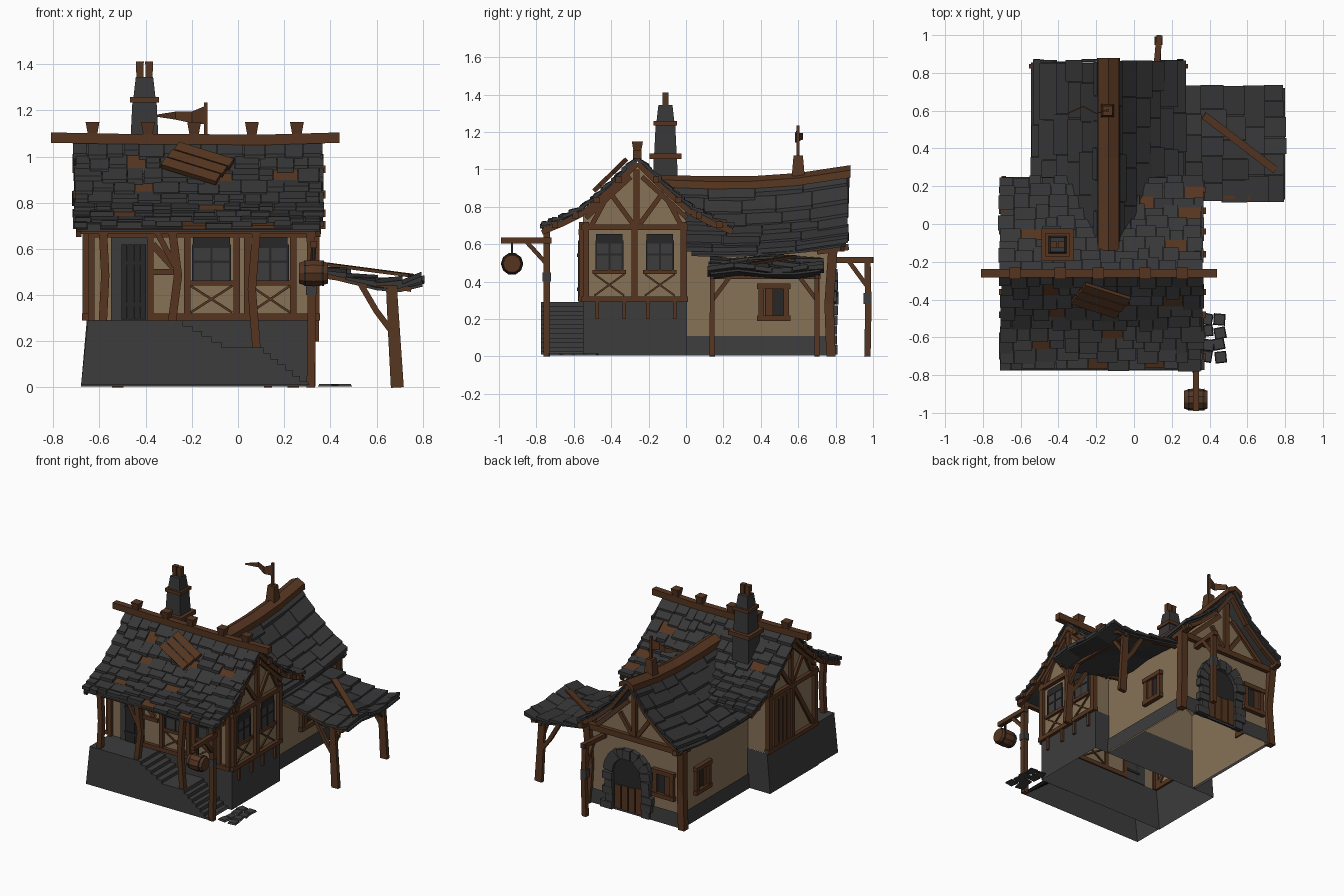
import bpy, bmesh, math, random
from mathutils import Vector as V

if "Cube" in bpy.data.objects:
    bpy.data.objects.remove(bpy.data.objects["Cube"])
random.seed(4)
R = random.uniform
def material(name, col):
    m = bpy.data.materials.new(name)
    m.diffuse_color = (*col, 1)
    m.use_nodes = True
    m.node_tree.nodes["Principled BSDF"].inputs["Base Color"].default_value = m.diffuse_color
    return m
STONE = material("grey stone", (.046, .046, .046))
SLATE = material("slate roof", (.038, .038, .04))
WOOD = material("brown timber", (.092, .036, .015))
PLASTER = material("tan plaster", (.24, .168, .096))
DARK = material("dark wood", (.02, .02, .021))
parts = {}
def solid(name, mat, rings, caps=(True, True), open_edge=False):
    """Skin equal rings; open_edge leaves the closing side out."""
    bm = parts.setdefault(name, (bmesh.new(), mat))[0]
    vs = [[bm.verts.new(p) for p in r] for r in rings]
    n = len(rings[0])
    for a, b in zip(vs, vs[1:]):
        for i in range(n - open_edge):
            j = (i + 1) % n
            bm.faces.new((a[i], a[j], b[j], b[i]))
    for ring, cap in zip((vs[0], vs[-1]), caps):
        if cap:
            bm.faces.new(ring)
def prism(name, mat, pts, f, u0, u1, open_edge=False, caps=(True, True)):
    solid(name, mat, [[f(a, b, u) for a, b in pts] for u in (u0, u1)], caps, open_edge)
def frustum(name, mat, c, z0, z1, w0, w1, ang=0):
    q = [ang + math.pi * (k + .5) / 2 for k in range(4)]
    solid(name, mat, [[(c[0] + math.cos(t) * .7071 * w, c[1] + math.sin(t) * .7071 * w, z) for t in q] for z, w in ((z0, w0), (z1, w1))])
SQ = ((-1, -1), (1, -1), (1, 1), (-1, 1))
def beam(name, pts, w, d=None, mat=WOOD, taper=1):
    pts, d = [V(p) for p in pts], d or w
    ax = (pts[-1] - pts[0]).normalized()
    s = ax.cross(V((0, 1, 0)) if abs(ax.z) > .7 else V((0, 0, 1))).normalized()
    n = s.cross(ax)
    ks = [1 + (taper - 1) * i / (len(pts) - 1) for i in range(len(pts))]
    solid(name, mat, [[p + s * w / 2 * k * a + n * d / 2 * k * b for a, b in SQ] for p, k in zip(pts, ks)])
# wall planes: (along, height, outward)
right = lambda a, z, o: (.33 + o, a, z)
left = lambda a, z, o: (-.65 - o, a, z)
front = lambda a, z, o: (a, -.55 - o, z)
wing_r = lambda a, z, o: (.22 + o, a, z)
wing_l = lambda a, z, o: (-.5 - o, a, z)
back = lambda a, z, o: (a, .77 + o, z)
along_y = lambda a, z, u: (a, u, z)
def bar(name, f, a0, z0, a1, z1, w=.032, o=.018, mat=WOOD):
    l = math.hypot(a1 - a0, z1 - z0)
    px, pz = -(z1 - z0) / l * w / 2, (a1 - a0) / l * w / 2
    prism(name, mat, [(a0 + px, z0 + pz), (a0 - px, z0 - pz), (a1 - px, z1 - pz), (a1 + px, z1 + pz)], f, -.01, o)
def plate(name, mat, f, a0, a1, z0, z1, o):
    prism(name, mat, [(a0, z0), (a1, z0), (a1, z1), (a0, z1)], f, -.005, o)
# roof profiles: distance from ridge, height
MAIN = [(0, 1.055), (.14, .915), (.29, .785), (.4, .73), (.51, .685)]
WING = [(0, .94), (.13, .765), (.27, .64), (.41, .545)]
LEAN = [(.24, .525), (.4, .49), (.6, .445), (.7, .435), (.8, .455)]
def height(P, d):
    for (a, za), (b, zb) in zip(P, P[1:]):
        if d <= b or b == P[-1][0]:
            return za + (zb - za) * (d - a) / (b - a)
def roof(name, P, f, u0, u1, rows, w, skip, top_u0):
    for (a, za), (b, zb) in zip(P, P[1:]):     # underside sheet
        us = [u0 + .01 + (u1 - u0 - .02) * k / 4 for k in range(5)]
        solid(name + "_boards", SLATE, [[f(a, u, za - .012), f(b, u, zb - .012), f(b, u, zb), f(a, u, za)] for u in us])
    d0, step = P[0][0], (P[-1][0] - P[0][0]) / rows
    for r in range(rows):
        da, db = d0 + step * r, d0 + step * (r + 1)
        u = top_u0 + (u0 - top_u0) * r / rows + R(-.01, .01)
        while u < u1 - .001:
            e = u + w * R(.65, 1.35)
            if u1 - e < w * .5:
                e = u1 + R(-.012, .012)
            lo = db + (R(0, .03) if r < rows - 1 else R(-.012, .01))
            za, zb, t = height(P, da), height(P, lo), R(-.006, .008)
            bare = R(0, 1) < skip              # missing slate shows a brown batten
            if bare:
                t = -.016
            solid(name + ("_battens" if bare else "_shingles"), WOOD if bare else SLATE,
                  [[f(da, x, za), f(lo, x, zb + .006 + t), f(lo, x, zb + .03 + t), f(da, x, za + .012)] for x in (u, e - .003)])
            u = e
sag = lambda y: .055 * ((y - .25) / .6) ** 2 if y > .25 else .01 * ((y - .25) / .4) ** 2
for s in (-1, 1):
    roof("main_roof", MAIN, lambda d, u, z: (u, -.26 + s * d, z), -.71, .365, 9, .09, .045, -.71)
    roof("wing_roof", WING, lambda d, u, z: (-.135 + s * d, u, z + sag(u)), .02, .865, 6, .2, .012, -.1)
    # bargeboards and purlin ends
    for x in (-.69, .345):
        for (a, za), (b, zb) in zip(MAIN, MAIN[1:]):
            beam("bargeboards", [(x, -.26 + s * a, za - .022), (x, -.26 + s * b, zb - .022)], .025, .026)
        for d in (.1, .22, .33, .44):
            z = height(MAIN, d) - .01
            beam("purlin_ends", [(x - .025, -.26 + s * d, z), (x + .035, -.26 + s * d, z)], .033)
    for (a, za), (b, zb) in zip(WING, WING[1:]):
        beam("bargeboards", [(-.135 + s * a, .835, za + .03), (-.135 + s * b, .835, zb + .03)], .025, .035)
    beam("purlin_ends", [(-.135 + s * .38, .7, .56), (-.135 + s * .38, .87, .585)], .033)
    ys = [-.14, .1, .35, .6, .88]
    solid("wing_ridge_beam", WOOD, [[(-.135, y, .93 + sag(y)), (-.135 + s * .06, y, .895 + sag(y)), (-.135 + s * .055, y, .935 + sag(y)), (-.135, y, .962 + sag(y))] for y in ys])
roof("lean_to_roof", LEAN, lambda d, u, z: (d, u, z + .012 * math.sin(u * 14 + d * 5)), .12, .73, 5, .12, 0, .12)
# main ridge beam, pegs, eaves beams
beam("main_ridge_beam", [(-.81, -.26, 1.082), (-.5, -.26, 1.076), (.12, -.26, 1.073), (.44, -.26, 1.082)], .045)
for x in (-.63, -.39, -.19, .06, .255):
    frustum("ridge_pegs", WOOD, (x, -.26), 1.08, 1.15, .035, .06)
for y in (-.745, .215):
    beam("eaves_beams", [(-.7, y, .68), (.36, y, .68)], .03)
# stone base shells (open above and below), porch with stairs
def shell(name, lo, hi):
    solid(name, STONE, [[(x, y, z) for x, y in ((a, c), (b, c), (b, d), (a, d))] for a, b, c, d, z in (lo, hi)], (False, False))
shell("stone_base", (-.68, .335, -.55, .005, .005), (-.655, .335, -.55, .005, .292))
shell("wing_footing", (-.515, .235, .006, .785, .005), (-.508, .228, .006, .78, .11))
steps = [(-.68, .01), (-.65, .29), (-.24, .29)]
for x0, x1, z0, z1, n in ((-.24, -.03, .29, .174, 5), (.11, .3, .174, .025, 6)):
    for k in range(n):
        x = x0 + (x1 - x0) * k / n
        steps += [(x, z0 + (z1 - z0) * k / n), (x, z0 + (z1 - z0) * (k + 1) / n)]
prism("porch_and_stairs", STONE, steps + [(.3, .025), (.31, .01)], along_y, -.775, -.55, True)
for i in range(8):
    frustum("stepping_stones", STONE, (.385 + .065 * (i % 2) + R(-.01, .01), -.71 + .07 * (i // 2) + R(-.01, .01)), .004, .016, .062, .052, R(-.3, .3))
# plaster walls
prof = [(-.55, .29), (-.55, .76)] + [(-.26 + d, height(MAIN, abs(d)) - .02) for d in (-.28, -.14, 0, .14, .25)] + [(0, .76), (0, .29)]
prism("main_walls", PLASTER, prof, lambda a, z, u: (u, a, z), -.65, .33, True)
prof = [(-.5, .01), (-.5, .56)] + [(-.135 + d, height(WING, abs(d)) - .02) for d in (-.27, -.13, 0, .13, .27)] + [(.22, .56), (.22, .01)]
prism("wing_walls", PLASTER, prof, along_y, 0, .77, True, (False, True))
# timber frame, windows and crossed panels
F = "timber_frame"
def window(f, a0, a1):
    plate("window_panes", STONE, f, a0, a1, .46, .62, .006)
    plate("window_heads", DARK, f, a0, a1, .605, .655, .009)
    for a in (a0, (a0 + a1) / 2, a1):
        bar("window_bars", f, a, .46, a, .62, .01, .01, DARK)
    bar("window_bars", f, a0, .545, a1, .545, .01, .01, DARK)
    bar(F, f, a0 - .02, .452, a1 + .02, .452, .022)
    for p, q in ((.325, .44), (.44, .325)):
        bar("cross_panels", f, a0 - .01, p, a1 + .01, q, .01, .009)
for f in (right, left):
    for y in (-.535, -.275, -.012):
        bar(F, f, y, .29, y, .72, .034, .024)
    for z in (.305, .69):
        bar(F, f, -.56, z, .01, z, .03, .026)
    bar(F, f, -.265, .7, -.265, 1.0)
    for s in (-1, 1):
        bar(F, f, -.265 + s * .02, .71, -.265 + s * .13, .86, .026)
        bar(F, f, -.265 + s * .24, .7, -.265 + s * .17, .83, .026)
        bar(F, f, -.265 + s * .03, .96, -.265 + s * .27, .74, .026, .02)
for y in (-.475, -.33, -.205, -.06):
    bar("jetty_brackets", right, y, .2, y, .3, .02, .02)
window(right, -.48, -.34)
window(right, -.21, -.07)
plate("left_shutter", WOOD, left, -.25, -.06, .32, .66, .02)
for y in (-.2, -.155, -.11):
    bar("shutter_seams", left, y, .33, y, .65, .005, .022, DARK)
bar(F, left, -.52, .31, -.3, .66, .03)
# front wall and door
for x in (-.635, -.38, -.22, -.005, .04, .24, .315):
    bar(F, front, x, .29, x, .72, .028, .022)
for z in (.305, .665):
    bar(F, front, (-.38 if z < .4 else -.65), z, .33, z, .03, .025)
bar(F, front, -.37, .62, -.28, .52, .03)
bar(F, front, -.38, .5, -.25, .5, .025)
window(front, -.195, -.035)
window(front, .065, .215)
plate("front_door_frame", STONE, front, -.55, -.395, .29, .655, .012)
for i in range(4):
    plate("front_door", DARK, front, -.505 + i * .027, -.48 + i * .027, .295, .62, .028)
for z in (.36, .54):
    bar("door_straps", front, -.505, z, -.4, z, .018, .034, DARK)
# porch posts
for x, z0, bend in ((-.585, .29, .01), (-.285, .29, .025), (.08, .17, -.02), (.315, 0, .005)):
    beam("porch_posts", [(x, -.745, z0), (x + bend, -.745, (z0 + .68) / 2), (x, -.745, .68)], .036)
beam("porch_braces", [(-.275, -.745, .53), (-.35, -.745, .67)], .025)
# wing windows, corner posts, gable frame, arched door
for f, c in ((wing_r, .47), (wing_l, .54), (back, -.37)):
    plate("small_window_panes", DARK, f, c - .05, c + .05, .22, .36, .006)
    for a in (c - .067, c + .067):
        bar("small_window_frames", f, a, .2, a, .39, .03, .025)
    for z in (.205, .375):
        bar("small_window_frames", f, c - .09, z, c + .09, z, .03, .03)
    plate("small_window_shutters", WOOD, f, c - .045, c - .005, .22, .36, .015)
for x, s in ((-.5, -1), (.22, 1)):
    beam("wing_corner_posts", [(x + s * .02, .775, 0), (x + s * .005, .765, .28), (x + s * .02, .785, .57)], .05)
    bar(F, back, -.135 + s * .05, .82, -.135 + s * .3, .58, .03)
    bar(F, back, -.135 + s * .02, .58, -.135 + s * .12, .72, .028)
bar(F, back, -.52, .56, .24, .56, .04, .03)
bar(F, back, -.135, .57, -.135, .93, .035, .025)
cx, cz, rad = -.085, .285, .125
arch = [(cx + rad, .01)] + [(cx + rad * math.cos(t * math.pi / 8), cz + rad * math.sin(t * math.pi / 8)) for t in range(9)] + [(cx - rad, .01)]
prism("arched_door", DARK, arch, back, -.005, .014)
for i in range(4):
    plate("half_door_planks", WOOD, back, cx - .11 + i * .056, cx - .062 + i * .056, .02, .2 + R(-.01, .02), .022)
for k in range(9):
    c, s = math.cos(math.pi * (k + .5) / 9), math.sin(math.pi * (k + .5) / 9)
    bar("arch_stones", back, cx + c * .115, cz + s * .115, cx + c * R(.18, .205), cz + s * R(.18, .205), .056, R(.03, .045), STONE)
for k in range(10):
    s, z = (-1, 1)[k % 2], .035 + .053 * (k // 2)
    bar("arch_stones", back, cx + s * .115, z, cx + s * R(.17, .21), z, .05, R(.03, .045), STONE)
# bracket behind the wing, then lean-to posts, rails, braces, loose plank
beam("rear_bracket", [(.13, .97, 0), (.135, .975, .27), (.13, .97, .52)], .034)
beam("rear_bracket", [(.11, .74, .515), (.135, 1.0, .515)], .032)
beam("rear_bracket", [(.13, .965, .38), (.13, .87, .51)], .024)
frustum("post_bands", STONE, (.13, .97), .28, .34, .044, .044)
for y, s in ((.14, 1), (.7, -1)):
    beam("lean_to_posts", [(.69, y, 0), (.675, y, .25), (.665, y, .43)], .056, .028, taper=.85)
    beam("lean_to_braces", [(.675, y, .23), (.6, y, .33), (.53, y, .45)], .026)
    beam("lean_to_braces", [(.675, y, .3), (.675, y + s * .09, .42)], .022)
    beam("lean_to_rails", [(.23, y, .505), (.75, y, .425)], .022)
beam("lean_to_rails", [(.67, .13, .425), (.67, .72, .425)], .02)
beam("loose_plank", [(.37, .575, .535), (.75, .285, .485)], .04, .014)
# roof patch of planks
nrm = V((0, -.7, .72)).normalized()
slope = nrm.cross(V((1, 0, 0))).normalized()
al = (V((1, 0, 0)) * .9 - slope * .4).normalized()
ac = nrm.cross(al)
for k in (-1, 0, 1):
    c = V((-.175, -.405, .97)) + ac * k * .055 + al * R(-.012, .012)
    solid("roof_patch", WOOD, [[c + al * s * .13 + ac * a * .025 + nrm * b * .012 for a, b in SQ] for s in (-1, 1)])
# chimney with collars and pots
for mat, z0, z1, w0, w1 in ((SLATE, .82, 1.06, .135, .125), (WOOD, 1.055, 1.085, .17, .17), (SLATE, 1.085, 1.235, .12, .105), (WOOD, 1.235, 1.258, .125, .125), (SLATE, 1.258, 1.345, .095, .075)):
    frustum("chimney" if mat is SLATE else "chimney_collars", mat, (-.405, -.11), z0, z1, w0, w1)
for s in (-1, 1):
    frustum("chimney_pots", WOOD, (-.405 + s * .02, -.11), 1.34, 1.412, .03, .034)
# flag on the wing ridge
frustum("flag_base", WOOD, (-.14, .6), .93, 1.075, .075, .05)
beam("flag_pole", [(-.14, .6, 1.05), (-.14, .6, 1.235)], .016)
rows = [(-.14, 1.22, 1.14), (-.2, 1.195, 1.145), (-.27, 1.195, 1.16), (-.35, 1.182, 1.172)]
solid("flag", WOOD, [[(x, .6 + .02 * math.sin((x + .14) * 35) + o, z) for o, z in ((0, lo), (.006, lo), (.006, hi), (0, hi))] for x, hi, lo in rows])
# hanging barrel on its bracket
def lathe(name, mat, rows, n=10):
    solid(name, mat, [[(x, -.93 + r * math.cos(6.2832 * i / n), .495 + r * math.sin(6.2832 * i / n)) for i in range(n)] for x, r in rows])
lathe("hanging_barrel", WOOD, [(.265, .047), (.295, .057), (.328, .06), (.36, .057), (.39, .047)])
for x in (.285, .362):
    lathe("barrel_hoops", DARK, [(x, .057), (x + .01, .058)])
beam("barrel_bracket", [(.328, -.72, .62), (.328, -.99, .62)], .03)
beam("barrel_bracket", [(.32, -.75, .5), (.328, -.85, .61)], .022)
beam("barrel_rope", [(.328, -.93, .55), (.328, -.93, .61)], .012, mat=DARK)
frustum("post_bands", STONE, (.317, -.745), .4, .45, .044, .044)
# turn every collected part into an object
for name, (bm, mat) in parts.items():
    bmesh.ops.recalc_face_normals(bm, faces=bm.faces)
    me = bpy.data.meshes.new(name)
    bm.to_mesh(me)
    me.materials.append(mat)
    bpy.context.collection.objects.link(bpy.data.objects.new(name, me))
